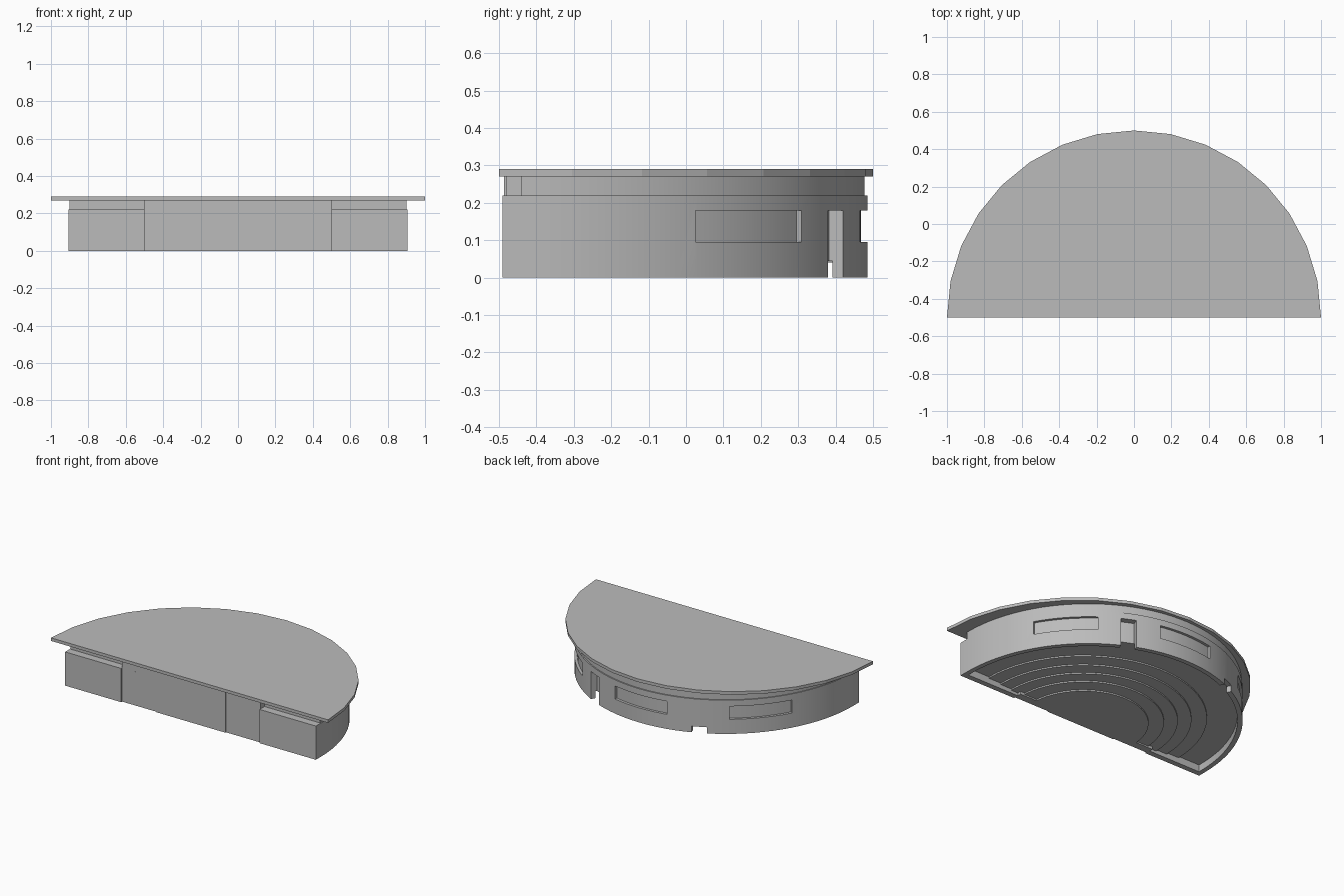
import bpy
import bmesh
from math import sin, cos, pi, radians

cube = bpy.data.objects.get("Cube")
if cube:
    bpy.data.objects.remove(cube, do_unlink=True)

grey = bpy.data.materials.new("light_grey")
grey.use_nodes = True
colour = (0.5, 0.5, 0.5, 1)
grey.diffuse_color = colour
grey.node_tree.nodes["Principled BSDF"].inputs["Base Color"].default_value = colour

CY = -0.435          # centre of the curved wall
RX, RY = 0.905, 0.92  # its radii


def arc(rx, ry, cy, start, end, steps):
    """Points along an elliptical arc, angles in degrees."""
    angles = [radians(start + (end - start) * i / steps) for i in range(steps + 1)]
    return [(rx * cos(a), cy + ry * sin(a)) for a in angles]


def prism(name, outline, low, high, smooth=False):
    """Extrude a flat outline from height low to height high."""
    bm = bmesh.new()
    base = bm.faces.new([bm.verts.new((x, y, low)) for x, y in outline])
    top = bmesh.ops.extrude_face_region(bm, geom=[base])["geom"]
    moved = [v for v in top if isinstance(v, bmesh.types.BMVert)]
    bmesh.ops.translate(bm, vec=(0, 0, high - low), verts=moved)
    bmesh.ops.recalc_face_normals(bm, faces=bm.faces)
    mesh = bpy.data.meshes.new(name)
    bm.to_mesh(mesh)
    bm.free()
    mesh.materials.append(grey)
    obj = bpy.data.objects.new(name, mesh)
    bpy.context.collection.objects.link(obj)
    if smooth:
        shade(obj)
    return obj


def shade(obj):
    bpy.ops.object.select_all(action="DESELECT")
    obj.select_set(True)
    bpy.context.view_layer.objects.active = obj
    bpy.ops.object.shade_smooth_by_angle(angle=radians(25))


def half_round(rx, ry, front, steps=48):
    """Curved wall plan with short straight ends and a flat front."""
    return [(rx, front)] + arc(rx, ry, CY, 0, 180, steps) + [(-rx, front)]


def box(name, x0, x1, y0, y1, z0, z1):
    return prism(name, [(x0, y0), (x1, y0), (x1, y1), (x0, y1)], z0, z1)


def carve(target, cutter):
    cutter.hide_render = True
    mod = target.modifiers.new(cutter.name, "BOOLEAN")
    mod.operation = "DIFFERENCE"
    mod.solver = "EXACT"
    mod.object = cutter
    bpy.context.view_layer.objects.active = target
    bpy.ops.object.modifier_apply(modifier=mod.name)
    bpy.data.objects.remove(cutter, do_unlink=True)


def sector(name, start, end, depth, low, high):
    """Curved cutter reaching a given depth into the wall."""
    inner = arc(RX - depth, RY - depth, CY, start, end, 8)
    outer = arc(RX + 0.05, RY + 0.05, CY, end, start, 8)
    return prism(name, inner + outer, low, high)


# Roof slab with faceted edge
prism("roof", arc(1, 1, -0.5, 0, 180, 16), 0.27, 0.29)

# Upper band, set slightly in from the wall
prism("upper_band", half_round(0.9, 0.912, -0.44), 0.2, 0.27, smooth=True)

# Curved outer wall, hollow underneath
wall = prism("outer_wall", half_round(RX, RY, -0.48), 0, 0.22)
carve(wall, prism("underside", half_round(0.875, 0.89, -0.455), -0.1, 0.045))

# Recessed windows
for middle in (42, 90, 138):
    carve(wall, sector("window", middle - 12, middle + 12, 0.017, 0.095, 0.18))

# Tall doorway on one side, low opening on the other
carve(wall, sector("doorway", 62.4, 68.3, 0.04, -0.1, 0.18))
carve(wall, sector("low_opening", 111.7, 117.6, 0.04, -0.1, 0.04))
shade(wall)

# Stepped floor seen from beneath
for i, radius in enumerate((0.38, 0.47, 0.55, 0.63, 0.72)):
    prism(f"floor_tier_{i + 1}", arc(radius, radius, -0.46, 0, 180, 32),
          i * 0.009, 0.06, smooth=True)

# Front wings and the taller centre panels
for side, name in ((1, "left"), (-1, "right")):
    box(f"front_wing_{name}", side * 0.5, side * 0.905, -0.49, -0.455, 0, 0.22)
box("front_wall", -0.5, 0.5, -0.48, -0.43, 0, 0.27)
box("front_centre_panel", -0.25, 0.25, -0.486, -0.47, 0, 0.27)
